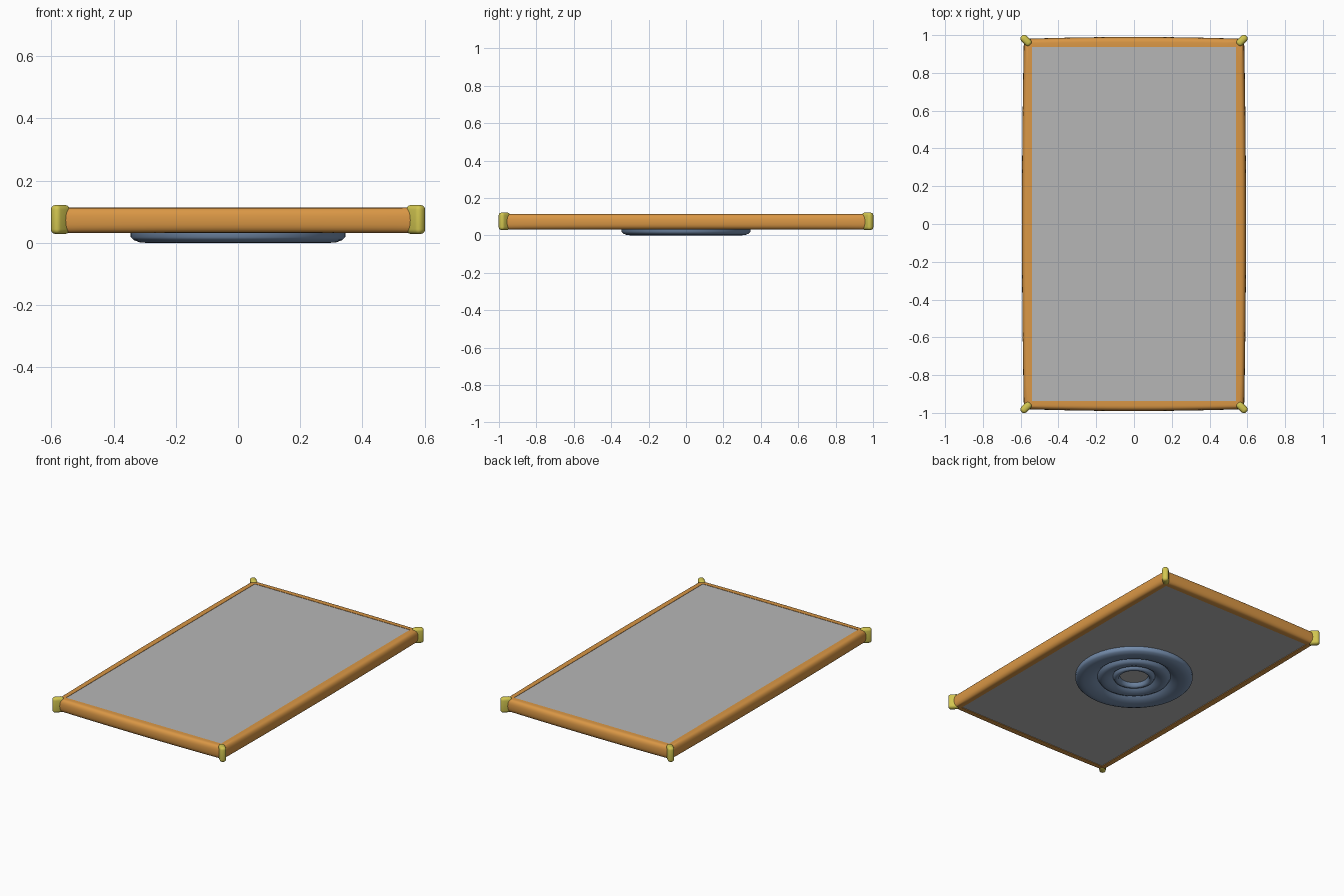
import bpy, bmesh, math
from mathutils import Matrix

if "Cube" in bpy.data.objects:
    bpy.data.objects.remove(bpy.data.objects["Cube"])


def material(name, rgb):
    m = bpy.data.materials.new(name)
    m.diffuse_color = (*rgb, 1)
    m.use_nodes = True
    m.node_tree.nodes["Principled BSDF"].inputs["Base Color"].default_value = m.diffuse_color
    return m


orange = material("orange", (0.70, 0.31, 0.06))
yellow = material("yellow", (0.64, 0.56, 0.08))
grey = material("grey", (0.47, 0.47, 0.47))
blue = material("steel blue", (0.18, 0.27, 0.42))


def finish(name, bm, mat, angle=40):
    bmesh.ops.recalc_face_normals(bm, faces=bm.faces)
    me = bpy.data.meshes.new(name)
    bm.to_mesh(me)
    bm.free()
    me.materials.append(mat)
    ob = bpy.data.objects.new(name, me)
    bpy.context.collection.objects.link(ob)
    bpy.ops.object.select_all(action='DESELECT')
    ob.select_set(True)
    bpy.context.view_layer.objects.active = ob
    bpy.ops.object.shade_smooth_by_angle(angle=math.radians(angle))
    return ob


def skin(bm, rings, close_ends):
    """Quads between successive rings of points; each ring is closed."""
    vs = [[bm.verts.new(p) for p in r] for r in rings]
    n = len(vs[0])
    last = len(vs) if close_ends else len(vs) - 1
    for i in range(last):
        a, b = vs[i], vs[(i + 1) % len(vs)]
        for j in range(n):
            k = (j + 1) % n
            bm.faces.new((a[j], a[k], b[k], b[j]))


# Flat panel
bm = bmesh.new()
bmesh.ops.create_cube(bm, size=1, matrix=Matrix.Translation((0, 0, 0.0735))
                      @ Matrix.Diagonal((1.10, 1.90, 0.075, 1)))
finish("panel", bm, grey)

# Frame: rounded outer profile swept round the slightly bowed rectangle
IX, IY, OX, OY, BOW, STEPS = 0.54, 0.938, 0.583, 0.98, 0.010, 16


def frame_ring(u, z):
    pts = []
    x, y = IX + (OX - IX) * u, IY + (OY - IY) * u
    corners = [(-x, -y), (x, -y), (x, y), (-x, y)]
    normals = [(0, -1), (1, 0), (0, 1), (-1, 0)]
    for i in range(4):
        (ax, ay), (bx, by) = corners[i], corners[(i + 1) % 4]
        nx, ny = normals[i]
        for s in range(STEPS):
            t = s / STEPS
            b = BOW * u * (1 - (2 * t - 1) ** 2)
            pts.append((ax + (bx - ax) * t + nx * b, ay + (by - ay) * t + ny * b, z))
    return pts


profile = [(0, 0.032)]
for k in range(13):
    a = -math.pi / 2 + math.pi * k / 12
    c, s = math.cos(a), math.sin(a)
    profile.append((0.45 + 0.55 * abs(c) ** 0.8,
                    0.0725 + 0.0405 * math.copysign(abs(s) ** 0.8, s)))
profile.append((0, 0.113))
bm = bmesh.new()
skin(bm, [frame_ring(u, z) for u, z in profile], True)
finish("frame", bm, orange)

# Rounded diagonal corner caps
for sx in (-1, 1):
    for sy in (-1, 1):
        bm = bmesh.new()
        bmesh.ops.create_cube(bm, size=1, matrix=Matrix.Diagonal((0.066, 0.038, 0.094, 1)))
        bmesh.ops.bevel(bm, geom=bm.edges[:], offset=0.016, segments=4,
                        profile=0.5, affect='EDGES')
        bm.transform(Matrix.Translation((sx * 0.5715, sy * 0.9715, 0.075))
                     @ Matrix.Rotation(math.atan2(sy, sx), 4, 'Z'))
        finish("corner_cap", bm, yellow, 60)

# Ridged round base, open in the middle
lathe = [(0.345, 0.039), (0.345, 0.018), (0.336, 0.009), (0.315, 0.001),
         (0.295, 0.0), (0.265, 0.004), (0.235, 0.014), (0.216, 0.030),
         (0.206, 0.014), (0.188, 0.006), (0.165, 0.008), (0.140, 0.017),
         (0.125, 0.030), (0.118, 0.016), (0.104, 0.010), (0.090, 0.016),
         (0.082, 0.039)]
N = 72
bm = bmesh.new()
skin(bm, [[(r * math.cos(2 * math.pi * j / N), r * math.sin(2 * math.pi * j / N), z)
           for j in range(N)] for r, z in lathe], True)
finish("ridged_base", bm, blue, 50)
